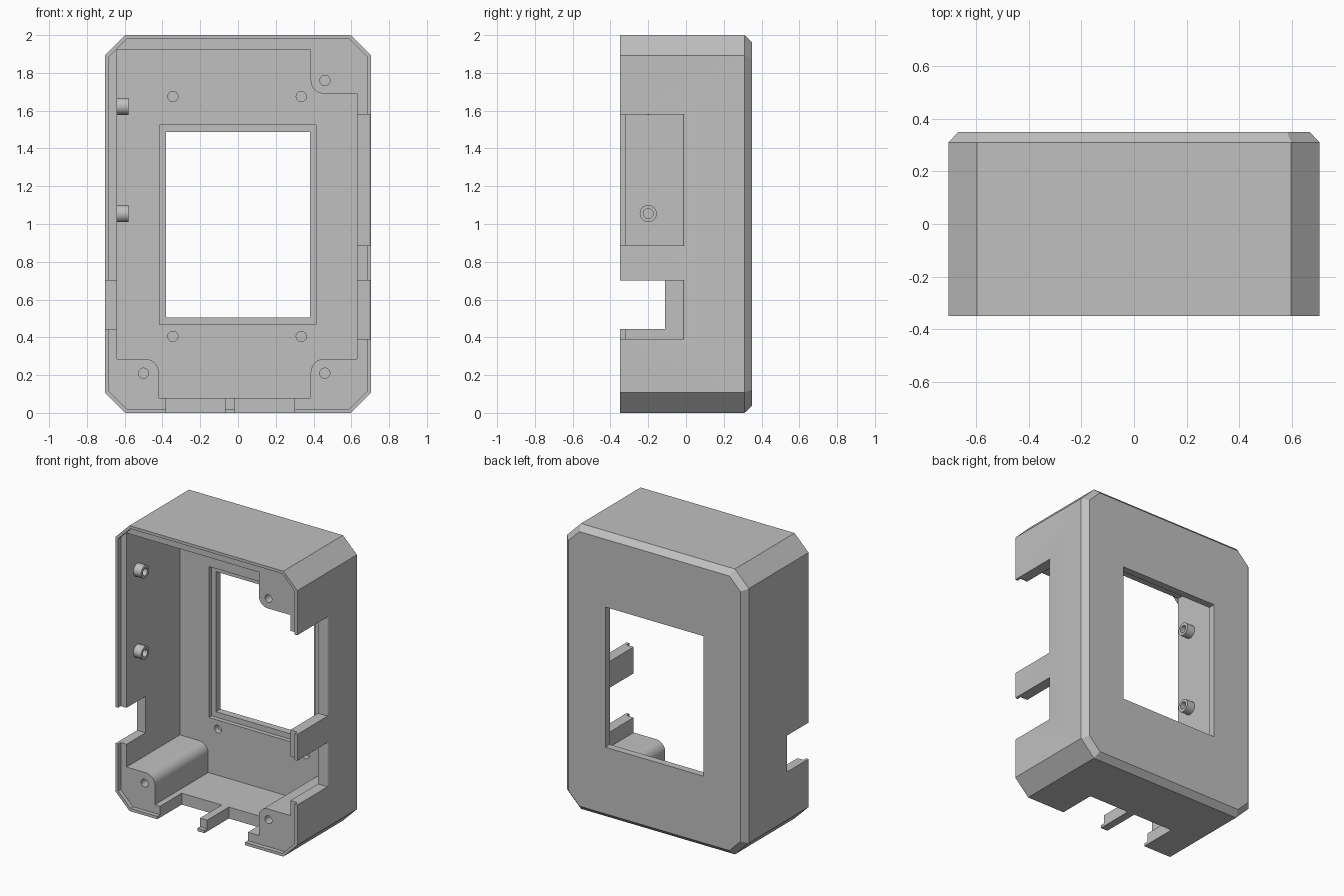
import bpy, bmesh, math
from mathutils import Vector

cube = bpy.data.objects.get("Cube")
if cube:
    bpy.data.objects.remove(cube, do_unlink=True)

grey = bpy.data.materials.new("plain grey")
grey.use_nodes = True
COLOUR = (0.53, 0.53, 0.53, 1)
grey.diffuse_color = COLOUR
grey.node_tree.nodes["Principled BSDF"].inputs["Base Color"].default_value = COLOUR

PLACE = {
    "x": lambda u, v, d: Vector((d, u, v)),
    "y": lambda u, v, d: Vector((u, d, v)),
    "z": lambda u, v, d: Vector((u, v, d)),
}


def loft(name, axis, rings):
    """Solid through matching outlines; rings = [(depth, points), ...]"""
    bm = bmesh.new()
    loops = [[bm.verts.new(PLACE[axis](u, v, d)) for u, v in pts] for d, pts in rings]
    n = len(loops[0])
    bm.faces.new(loops[0])
    bm.faces.new(loops[-1])
    for a, b in zip(loops, loops[1:]):
        for i in range(n):
            j = (i + 1) % n
            bm.faces.new((a[i], a[j], b[j], b[i]))
    bmesh.ops.recalc_face_normals(bm, faces=bm.faces[:])
    mesh = bpy.data.meshes.new(name)
    bm.to_mesh(mesh)
    bm.free()
    mesh.materials.append(grey)
    obj = bpy.data.objects.new(name, mesh)
    bpy.context.collection.objects.link(obj)
    return obj


def prism(name, axis, pts, a, b):
    return loft(name, axis, [(a, pts), (b, pts)])


def arc(cu, cv, r, start, end, steps=10):
    angles = [math.radians(start + (end - start) * i / steps) for i in range(steps + 1)]
    return [(cu + r * math.cos(t), cv + r * math.sin(t)) for t in angles]


def circle(cu, cv, r):
    return arc(cu, cv, r, 0, 360, 32)[:-1]


def rect(u0, u1, v0, v1):
    return [(u0, v0), (u1, v0), (u1, v1), (u0, v1)]


def activate(obj):
    bpy.ops.object.select_all(action="DESELECT")
    obj.select_set(True)
    bpy.context.view_layer.objects.active = obj


def cut(target, cutter):
    activate(target)
    mod = target.modifiers.new("cut", "BOOLEAN")
    mod.operation = "DIFFERENCE"
    mod.solver = "EXACT"
    mod.object = cutter
    bpy.ops.object.modifier_apply(modifier=mod.name)
    bpy.data.objects.remove(cutter, do_unlink=True)


def outline(inset):
    """Case outline with clipped corners, moved inwards"""
    w, lo, hi, c = 0.705 - inset, inset, 2 - inset, 0.108 - 0.586 * inset
    return [(-w + c, lo), (w - c, lo), (w, lo + c), (w, hi - c),
            (w - c, hi), (-w + c, hi), (-w, hi - c), (-w, lo + c)]


FRONT, LEDGE, FLOOR, BACK = -0.35, -0.32, 0.27, 0.35

# Case body with bevelled back edge
case = loft("case_shell", "y",
            [(FRONT, outline(0)), (0.31, outline(0)), (BACK, outline(0.038))])

# Stepped lip round the open front
cut(case, prism("lip_cutter", "y", outline(0.02), -0.6, LEDGE))

# Cavity, leaving three rounded corner posts
cavity = [(-0.64, 1.925), (-0.64, 0.285)]
cavity += arc(-0.49, 0.215, 0.07, 90, 0) + [(-0.42, 0.08), (0.385, 0.08)]
cavity += arc(0.455, 0.215, 0.07, 180, 90) + [(0.63, 0.285), (0.63, 1.69)]
cavity += arc(0.455, 1.76, 0.07, 270, 180) + [(0.385, 1.925)]
cut(case, prism("cavity_cutter", "y", cavity, -0.6, FLOOR))

# Window, with a wider rebate on the inside
cut(case, prism("window_cutter", "y", rect(-0.38, 0.38, 0.505, 1.487), 0, 0.6))
cut(case, prism("rebate_cutter", "y", rect(-0.415, 0.412, 0.467, 1.525), 0, 0.30))

# Side openings with a rounded outer edge
side = [(0.6, -0.015), (0.6, -0.6), (0.8, -0.6), (0.8, 0)]
side += arc(0.69, -0.015 + 0.015, 0.015, 0, -90, 6)
for low, high in ((0.39, 0.70), (0.885, 1.58)):
    cut(case, prism("side_cutter", "z", side, low, high))
cut(case, prism("left_notch_cutter", "x", rect(-0.6, -0.11, 0.445, 0.70), -0.9, -0.6))

# Bottom notches either side of a prong
for x0, x1 in ((-0.38, -0.07), (-0.015, 0.30)):
    cut(case, prism("bottom_notch_cutter", "y", rect(x0, x1, -0.1, 0.12), -0.6, -0.08))

# Blind screw holes in the posts and the back panel
for x, z in ((0.46, 1.76), (-0.5, 0.21), (0.46, 0.21)):
    cut(case, prism("post_hole_cutter", "y", circle(x, z, 0.027), -0.6, 0.0))
for x in (-0.345, 0.335):
    for z in (0.405, 1.675):
        cut(case, prism("panel_hole_cutter", "y", circle(x, z, 0.027), 0.1, 0.31))

parts = [case]

# Hollow standoffs on the side wall
for label, z in (("lower", 1.055), ("upper", 1.623)):
    standoff = prism(label + "_standoff", "x", circle(-0.2, z, 0.045), -0.65, -0.58)
    cut(standoff, prism("bore_cutter", "x", circle(-0.2, z, 0.026), -0.64, -0.5))
    parts.append(standoff)

for part in parts:
    activate(part)
    bpy.ops.object.shade_smooth_by_angle(angle=math.radians(30))
